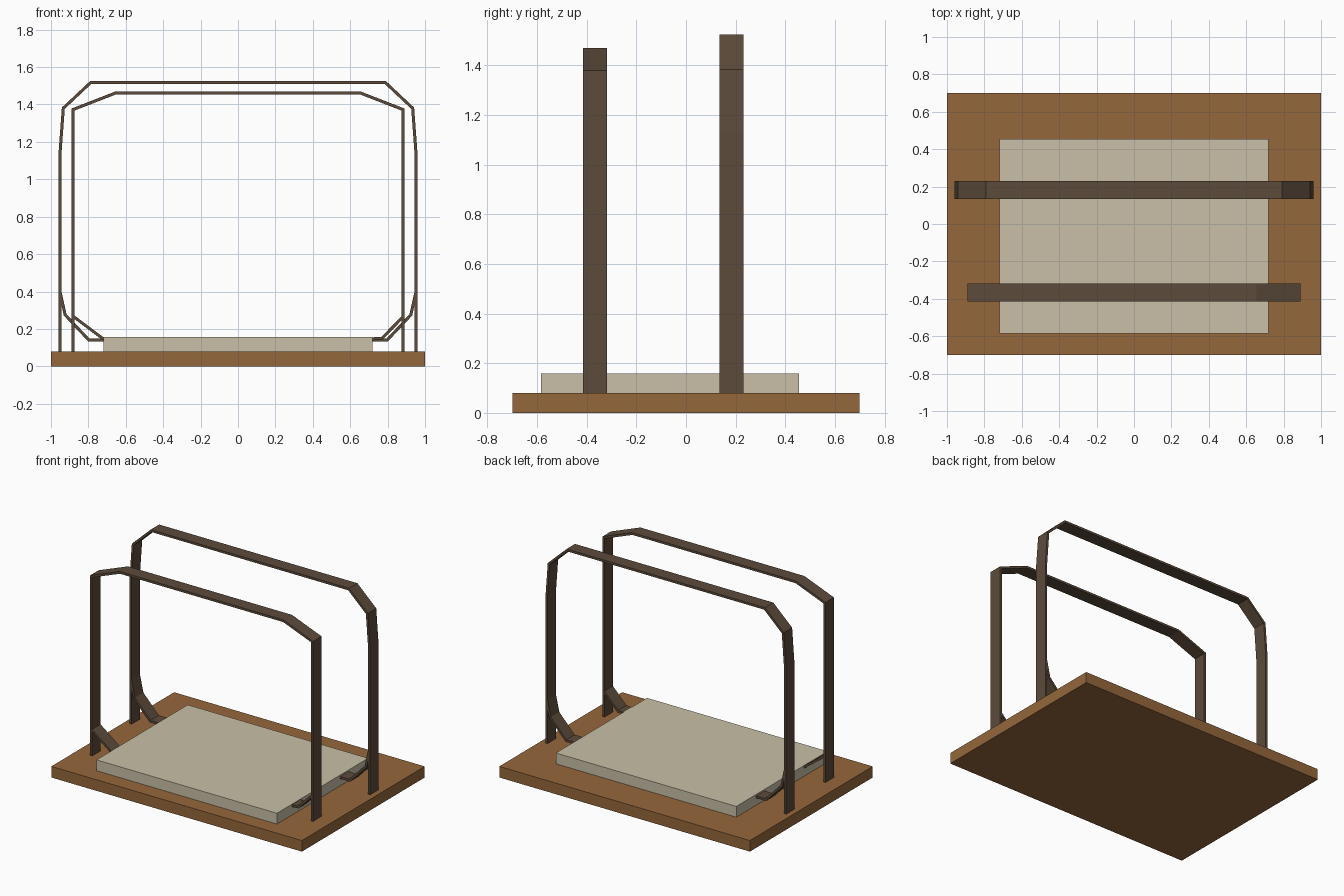
import bpy
import bmesh
from mathutils import Vector

cube = bpy.data.objects.get("Cube")
if cube:
    bpy.data.objects.remove(cube, do_unlink=True)


def material(name, rgb):
    mat = bpy.data.materials.new(name)
    mat.use_nodes = True
    mat.diffuse_color = (*rgb, 1)
    mat.node_tree.nodes["Principled BSDF"].inputs["Base Color"].default_value = (*rgb, 1)
    return mat


def add_object(name, bm, mat):
    bmesh.ops.recalc_face_normals(bm, faces=bm.faces)
    mesh = bpy.data.meshes.new(name)
    bm.to_mesh(mesh)
    bm.free()
    mesh.materials.append(mat)
    obj = bpy.data.objects.new(name, mesh)
    bpy.context.collection.objects.link(obj)
    return obj


def box(name, low, high, mat):
    low, high = Vector(low), Vector(high)
    bm = bmesh.new()
    bmesh.ops.create_cube(bm, size=1)
    bmesh.ops.scale(bm, vec=high - low, verts=bm.verts)
    bmesh.ops.translate(bm, vec=(low + high) / 2, verts=bm.verts)
    return add_object(name, bm, mat)


def strap(name, path, y, mat, width=0.096, thick=0.016):
    """Flat bar bent along an open path of (x, z) points, with mitred bends."""
    pts = [Vector(p) for p in path]
    dirs = [(b - a).normalized() for a, b in zip(pts, pts[1:])]
    bm = bmesh.new()
    rings = []
    for i, p in enumerate(pts):
        before, after = dirs[max(i - 1, 0)], dirs[min(i, len(dirs) - 1)]
        tangent = (before + after).normalized()
        normal = Vector((-tangent.y, tangent.x))
        offset = normal * (thick / 2 / tangent.dot(before))
        rings.append([bm.verts.new((p.x + s * offset.x, y + t * width / 2, p.y + s * offset.y))
                      for s, t in ((1, 1), (1, -1), (-1, -1), (-1, 1))])
    for a, b in zip(rings, rings[1:]):
        for k in range(4):
            bm.faces.new((a[k], a[k - 1], b[k - 1], b[k]))
    bm.faces.new(rings[0])
    bm.faces.new(rings[-1])
    return add_object(name, bm, mat)


def mirrored(half):
    return half + [(-x, z) for x, z in reversed(half)]


wood = material("brown wood", (0.300, 0.136, 0.045))
cream = material("cream pad", (0.585, 0.525, 0.392))
dark = material("dark brown bar", (0.107, 0.070, 0.043))

# Base board and pad
box("base_board", (-1, -0.7, 0), (1, 0.7, 0.08), wood)
box("pad", (-0.72, -0.585, 0.08), (0.72, 0.455, 0.158), cream)

# Tall rear hoop and shorter front hoop
rear_y, front_y = 0.183, -0.367
strap("rear_hoop", mirrored([(-0.952, 0.075), (-0.952, 1.135), (-0.934, 1.38), (-0.788, 1.517)]),
      rear_y, dark)
strap("front_hoop", mirrored([(-0.882, 0.075), (-0.882, 1.373), (-0.653, 1.462)]), front_y, dark)

# Bent braces joining the rear hoop to the pad
for side, s in (("left", 1), ("right", -1)):
    strap(f"rear_brace_{side}",
          [(s * x, z) for x, z in ((0.952, 0.40), (0.924, 0.275), (0.797, 0.14), (0.70, 0.14))],
          rear_y, dark)

# Front braces: the left one levels out before the pad, the right one runs straight
strap("front_brace_left", [(0.882, 0.265), (0.77, 0.15), (0.70, 0.146)], front_y, dark)
strap("front_brace_right", [(-0.882, 0.268), (-0.722, 0.148), (-0.70, 0.146)], front_y, dark)
